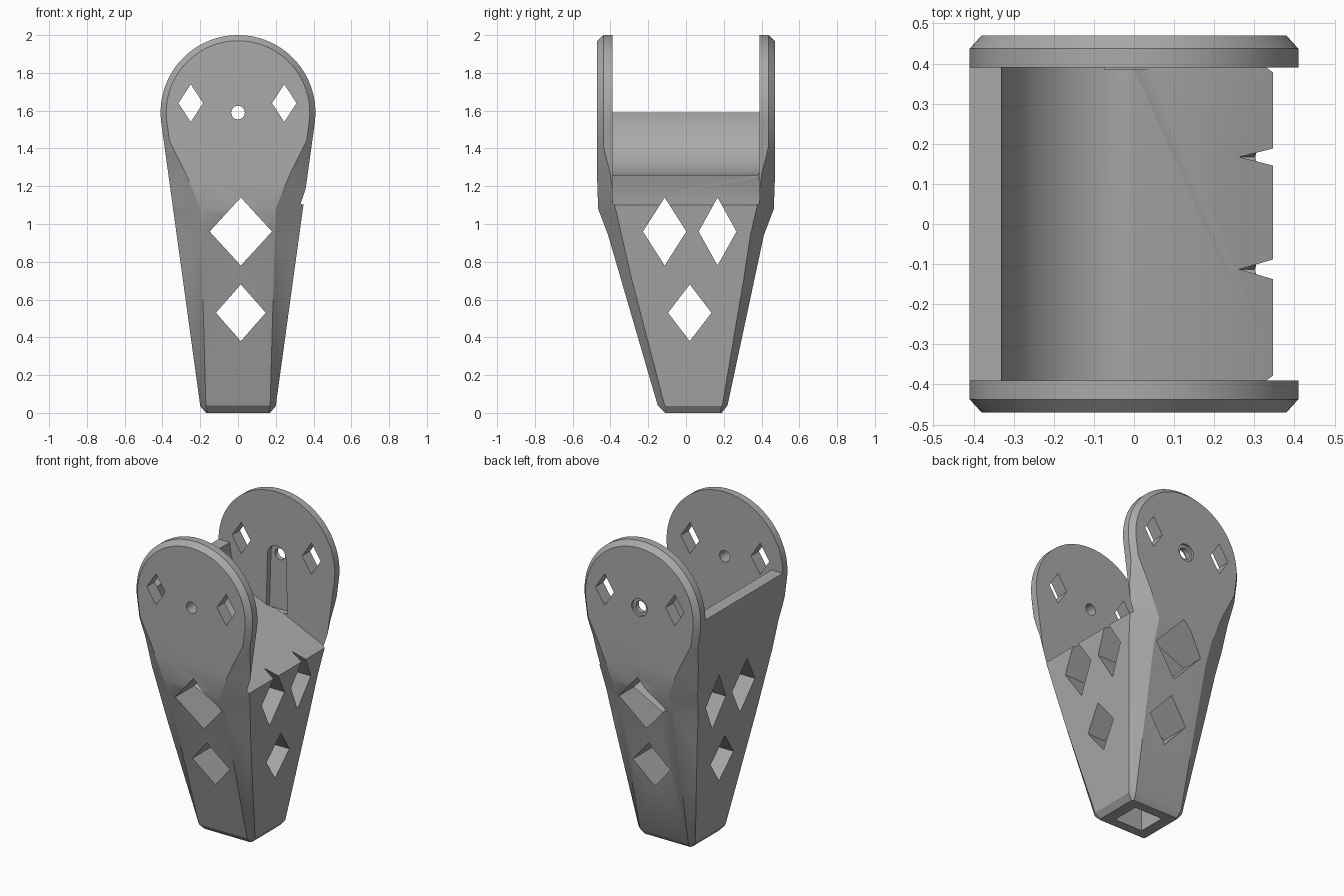
import bpy, bmesh, math

if "Cube" in bpy.data.objects:
    bpy.data.objects.remove(bpy.data.objects["Cube"])

grey = bpy.data.materials.new("warm_grey")
grey.diffuse_color = (0.40, 0.40, 0.40, 1)
grey.use_nodes = True
grey.node_tree.nodes["Principled BSDF"].inputs["Base Color"].default_value = grey.diffuse_color


def loft(name, rings):
    """Closed solid through rings that all have the same number of points."""
    bm = bmesh.new()
    rows = [[bm.verts.new(p) for p in ring] for ring in rings]
    n = len(rows[0])
    for a, b in zip(rows, rows[1:]):
        for i in range(n):
            j = (i + 1) % n
            bm.faces.new((a[i], a[j], b[j], b[i]))
    bm.faces.new(rows[0][::-1])
    bm.faces.new(rows[-1])
    bmesh.ops.triangulate(bm, faces=[f for f in bm.faces if len(f.verts) == 4])
    bmesh.ops.recalc_face_normals(bm, faces=bm.faces[:])
    mesh = bpy.data.meshes.new(name)
    bm.to_mesh(mesh)
    bm.free()
    obj = bpy.data.objects.new(name, mesh)
    bpy.context.collection.objects.link(obj)
    return obj


def along_y(name, pts, y0, y1):
    return loft(name, [[(x, y, z) for x, z in pts] for y in (y0, y1)])


def along_x(name, pts):
    return loft(name, [[(x, y, z) for y, z in pts] for x in (-1, 1)])


def arc(cx, cz, r, a0, a1, n):
    angles = [math.radians(a0 + (a1 - a0) * i / n) for i in range(n + 1)]
    return [(cx + r * math.cos(a), cz + r * math.sin(a)) for a in angles]


def diamond(c, z, w, h):
    return [(c - w, z), (c, z - h), (c + w, z), (c, z + h)]


def cut(target, cutter, operation='DIFFERENCE'):
    mod = target.modifiers.new(cutter.name, 'BOOLEAN')
    mod.operation = operation
    mod.solver = 'EXACT'
    mod.object = cutter
    bpy.context.view_layer.objects.active = target
    bpy.ops.object.modifier_apply(modifier=mod.name)
    bpy.data.objects.remove(cutter)


# Teardrop outline with a chamfered rim on both outer faces
def teardrop(y, inset):
    foot = 0.181 - inset
    pts = arc(0, 1.59, 0.41 - inset, -7.8, 187.8, 72) + [(-foot, -0.1), (foot, -0.1)]
    return [(x, y, z) for x, z in pts]


bracket = loft("leg_bracket", [teardrop(-0.47, 0.03), teardrop(-0.437, 0),
                               teardrop(0.437, 0), teardrop(0.47, 0.03)])


# Tapered eight-sided envelope: height, front corner x, front y, back y,
# side x, side corner front y, side corner back y
def octagon(z, fx, f, b, w, sf, sb):
    return [(-fx, f, z), (fx, f, z), (w, sf, z), (w, sb, z),
            (fx, b, z), (-fx, b, z), (-w, sb, z), (-w, sf, z)]


envelope = loft("envelope", [octagon(*r) for r in (
    (0.00, 0.160, -0.110, 0.190, 0.170, -0.100, 0.180),
    (0.04, 0.170, -0.150, 0.220, 0.203, -0.110, 0.190),
    (0.94, 0.195, -0.412, 0.412, 0.335, -0.335, 0.335),
    (1.08, 0.200, -0.465, 0.465, 0.352, -0.368, 0.368),
    (1.28, 0.280, -0.472, 0.472, 0.385, -0.393, 0.393),
    (1.45, 0.362, -0.475, 0.475, 0.408, -0.435, 0.435),
    (1.65, 0.450, -0.475, 0.475, 0.500, -0.440, 0.440),
    (2.10, 0.450, -0.475, 0.475, 0.500, -0.440, 0.440))])
cut(bracket, envelope, 'INTERSECT')

# Saddle between the side plates: ledge, concave quarter, sloping floor
saddle = ([(-0.6, 2.2), (-0.6, 1.59)] + arc(0, 1.59, 0.33, 180, 270, 24)
          + [(0.35, 1.10), (0.6, 0.986), (0.6, 2.2)])
cut(bracket, along_y("saddle_cutter", saddle, -0.39, 0.39))

# Diamond windows through front and back
for c, z, w, h in ((0.015, 0.96, 0.165, 0.18), (0.015, 0.53, 0.132, 0.15),
                   (-0.25, 1.64, 0.065, 0.10), (0.245, 1.64, 0.065, 0.10)):
    cut(bracket, along_y("front_window_cutter", diamond(c, z, w, h), -1, 1))

# Diamond windows through the sides
for c, z, w, h in ((-0.113, 0.96, 0.115, 0.18), (0.167, 0.96, 0.10, 0.18),
                   (0.02, 0.53, 0.115, 0.15)):
    cut(bracket, along_x("side_window_cutter", diamond(c, z, w, h)))

# Pivot hole through both plates, with a counterbore at the back
cut(bracket, along_y("pivot_cutter", arc(0, 1.59, 0.036, 0, 348.75, 31), -1, 1))
cut(bracket, along_y("counterbore_cutter", arc(0, 1.59, 0.055, 0, 348.75, 31), 0.455, 0.6))

# Recessed slot on the inside of the back plate
slot = arc(0, 1.59, 0.065, 0, 180, 20) + [(-0.075, 1.24), (0.075, 1.24)]
cut(bracket, along_y("slot_cutter", slot, 0.385, 0.425))

# Square socket in the foot
cut(bracket, loft("socket_cutter", [
    [(-0.10, -0.05, z), (0.10, -0.05, z), (0.10, 0.13, z), (-0.10, 0.13, z)]
    for z in (-0.1, 0.18)]))

bracket.data.materials.clear()
bracket.data.materials.append(grey)
for p in bracket.data.polygons:
    p.material_index = 0
bpy.ops.object.select_all(action='DESELECT')
bracket.select_set(True)
bpy.context.view_layer.objects.active = bracket
bpy.ops.object.shade_smooth_by_angle(angle=math.radians(25))
